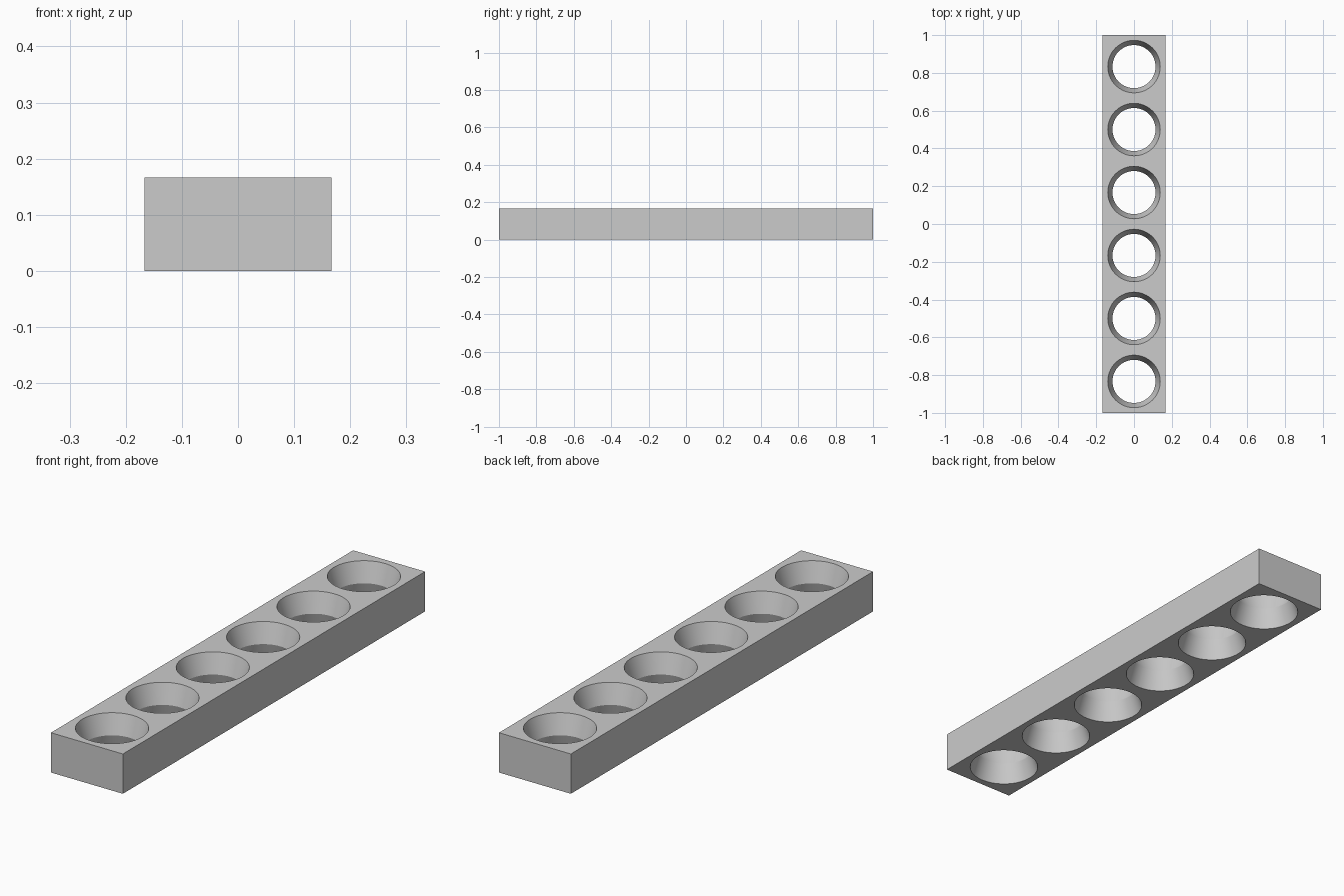
import bpy
import bmesh
from mathutils import Matrix

if "Cube" in bpy.data.objects:
    bpy.data.objects.remove(bpy.data.objects["Cube"], do_unlink=True)

LENGTH, WIDTH, HEIGHT = 2.0, 1 / 3, 1 / 6
HOLES = 6
RIM, WAIST = 0.139, 0.114
OVERSHOOT = 0.02


def make_object(name, bm):
    mesh = bpy.data.meshes.new(name)
    bm.to_mesh(mesh)
    bm.free()
    obj = bpy.data.objects.new(name, mesh)
    bpy.context.collection.objects.link(obj)
    return obj


# Single grey material
grey = bpy.data.materials.new("grey")
grey.use_nodes = True
colour = (0.6, 0.6, 0.6, 1)
grey.diffuse_color = colour
grey.node_tree.nodes["Principled BSDF"].inputs["Base Color"].default_value = colour

# Rectangular bar
bm = bmesh.new()
bmesh.ops.create_cube(bm, size=1, matrix=Matrix.Translation((0, 0, HEIGHT / 2))
                      @ Matrix.Diagonal((WIDTH, LENGTH, HEIGHT, 1)))
bar = make_object("bar", bm)
bar.data.materials.append(grey)

# Hourglass cutters: flared at both faces, narrowest at mid height
half = HEIGHT / 2
flare = RIM + (RIM - WAIST) * OVERSHOOT / half
profile = [(flare, -OVERSHOOT), (WAIST, half), (flare, HEIGHT + OVERSHOOT)]
bm = bmesh.new()
pitch = LENGTH / HOLES
for i in range(HOLES):
    y = (i + 0.5) * pitch - LENGTH / 2
    rings = []
    for radius, z in profile:
        ring = bmesh.ops.create_circle(bm, segments=64, radius=radius,
                                       matrix=Matrix.Translation((0, y, z)))
        rings.append(ring["verts"])
    for low, high in zip(rings, rings[1:]):
        for k in range(len(low)):
            bm.faces.new((low[k - 1], low[k], high[k], high[k - 1]))
    bm.faces.new(rings[0])
    bm.faces.new(rings[-1])
bmesh.ops.recalc_face_normals(bm, faces=bm.faces)
cutter = make_object("hole_cutter", bm)
cutter.data.materials.append(grey)
cutter.hide_render = True

# Cut the holes and discard the helper
bpy.context.view_layer.objects.active = bar
bar.select_set(True)
cut = bar.modifiers.new("holes", "BOOLEAN")
cut.operation = "DIFFERENCE"
cut.solver = "EXACT"
cut.object = cutter
bpy.ops.object.modifier_apply(modifier=cut.name)
bpy.data.objects.remove(cutter, do_unlink=True)

# Smooth hole walls, crisp rims and waists
bpy.ops.object.shade_smooth_by_angle(angle=0.35)
